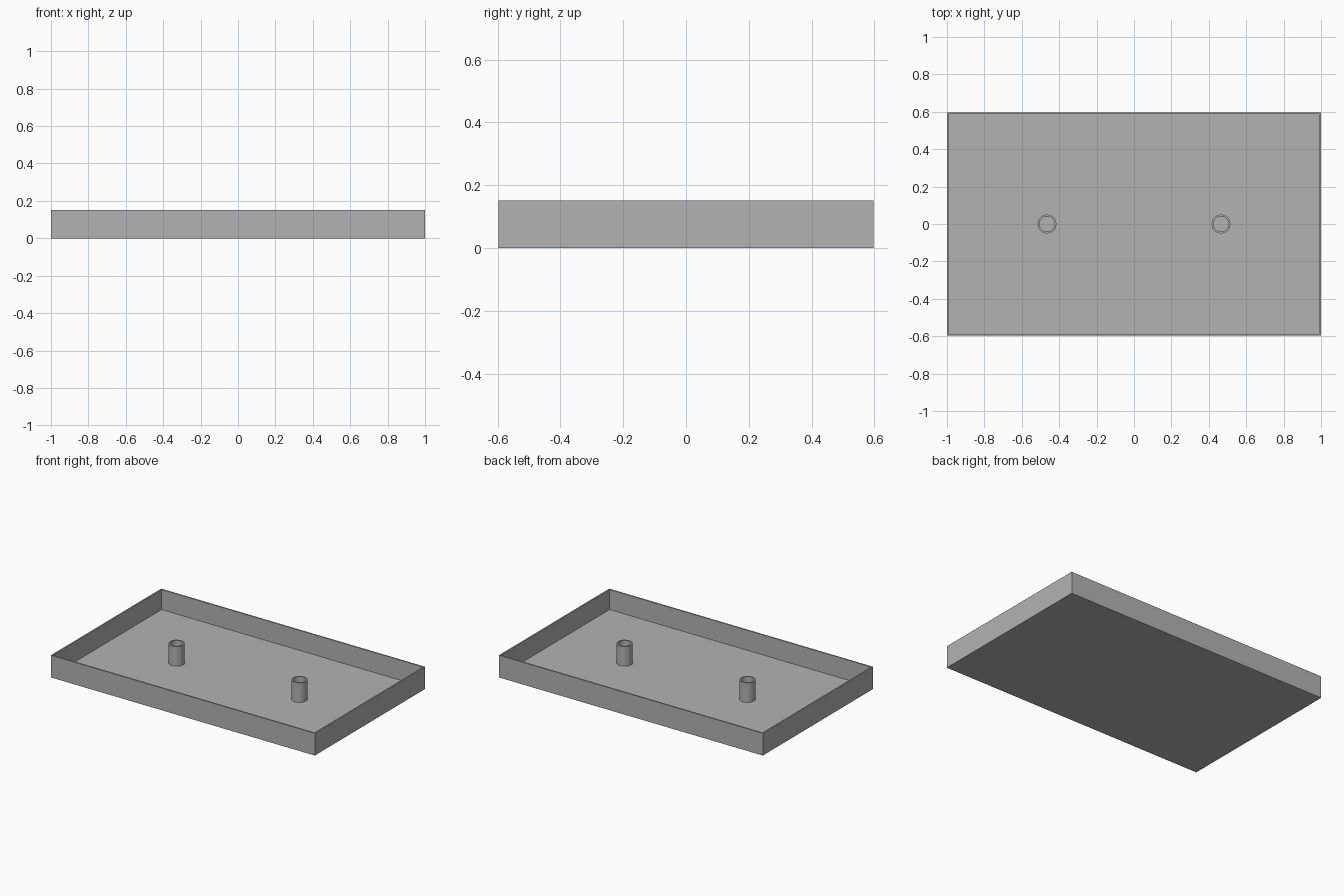
import bpy, bmesh, math

cube = bpy.data.objects.get("Cube")
if cube:
    bpy.data.objects.remove(cube, do_unlink=True)

HALF_X, HALF_Y, HEIGHT = 1.0, 0.597, 0.152
WALL, FLOOR = 0.014, 0.015
POST_X, POST_R, BORE_R, POST_TOP = 0.465, 0.05, 0.041, 0.15

grey = bpy.data.materials.new("plain grey")
grey.use_nodes = True
colour = (0.45, 0.45, 0.45, 1.0)
grey.diffuse_color = colour
grey.node_tree.nodes["Principled BSDF"].inputs["Base Color"].default_value = colour


def add_object(name, bm):
    bmesh.ops.recalc_face_normals(bm, faces=bm.faces)
    mesh = bpy.data.meshes.new(name)
    bm.to_mesh(mesh)
    bm.free()
    mesh.materials.append(grey)
    obj = bpy.data.objects.new(name, mesh)
    bpy.context.collection.objects.link(obj)
    return obj


# Open tray: a box whose top is inset for the rim and pushed down to the floor
bm = bmesh.new()
bmesh.ops.create_cube(bm, size=1)
bmesh.ops.scale(bm, vec=(2 * HALF_X, 2 * HALF_Y, HEIGHT), verts=bm.verts)
bmesh.ops.translate(bm, vec=(0, 0, HEIGHT / 2), verts=bm.verts)
top = max(bm.faces, key=lambda f: f.calc_center_median().z)
bmesh.ops.inset_region(bm, faces=[top], thickness=WALL)
well = bmesh.ops.extrude_discrete_faces(bm, faces=[top])["faces"][0]
bmesh.ops.translate(bm, vec=(0, 0, FLOOR - HEIGHT), verts=well.verts)
add_object("tray", bm)


# Hollow posts: a tube profile spun around the vertical axis
def add_post(name, x):
    bm = bmesh.new()
    profile = [(POST_R, FLOOR), (POST_R, POST_TOP), (BORE_R, POST_TOP), (BORE_R, FLOOR)]
    verts = [bm.verts.new((r, 0, z)) for r, z in profile]
    edges = [bm.edges.new(pair) for pair in zip(verts, verts[1:])]
    bmesh.ops.spin(bm, geom=verts + edges, cent=(0, 0, 0), axis=(0, 0, 1),
                   angle=math.tau, steps=48, use_merge=True)
    bmesh.ops.remove_doubles(bm, verts=bm.verts, dist=0.0001)
    post = add_object(name, bm)
    post.location.x = x
    bpy.ops.object.select_all(action="DESELECT")
    post.select_set(True)
    bpy.context.view_layer.objects.active = post
    bpy.ops.object.shade_smooth_by_angle(angle=math.radians(30))


add_post("left_post", POST_X)
add_post("right_post", -POST_X)
